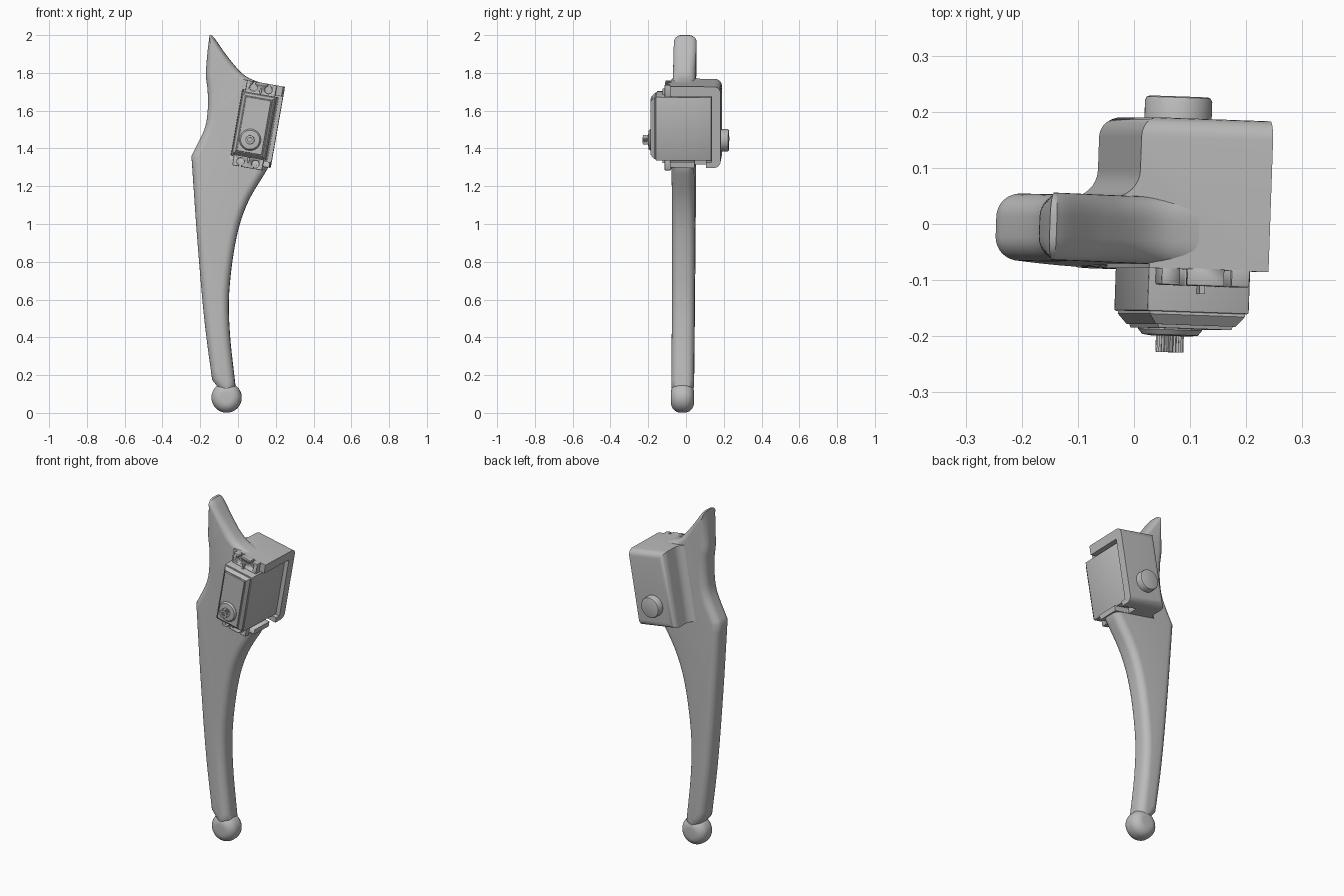
import bpy, bmesh, math
from mathutils import Matrix, Vector

if "Cube" in bpy.data.objects:
    bpy.data.objects.remove(bpy.data.objects["Cube"])

GREY = (0.5, 0.5, 0.5, 1)
mat = bpy.data.materials.new("plain grey")
mat.use_nodes = True
mat.diffuse_color = GREY
mat.node_tree.nodes["Principled BSDF"].inputs["Base Color"].default_value = GREY

# Slight overall lean, and the tilted frame of the motor and its housing
LEAN = (Matrix.Translation((0, -0.009, 0)) @ Matrix.Rotation(math.radians(-2), 4, 'Z')
        @ Matrix.Rotation(math.radians(-0.35), 4, 'X'))
TILT = Matrix.Translation((0.087, 0, 1.515)) @ Matrix.Rotation(math.radians(10), 4, 'Y')
MOTOR = LEAN @ TILT


def finish(name, bm, frame, angle=35):
    bmesh.ops.recalc_face_normals(bm, faces=bm.faces)
    me = bpy.data.meshes.new(name)
    bm.to_mesh(me)
    bm.free()
    me.transform(frame)
    me.materials.append(mat)
    ob = bpy.data.objects.new(name, me)
    bpy.context.collection.objects.link(ob)
    bpy.ops.object.select_all(action='DESELECT')
    ob.select_set(True)
    bpy.context.view_layer.objects.active = ob
    bpy.ops.object.shade_smooth_by_angle(angle=math.radians(angle))
    return ob


def skin(rings):
    """Closed skin through rings of equal point count, capped at both ends."""
    bm = bmesh.new()
    rows = [[bm.verts.new(p) for p in ring] for ring in rings]
    n = len(rows[0])
    for a, b in zip(rows, rows[1:]):
        for i in range(n):
            j = (i + 1) % n
            bm.faces.new((a[i], a[j], b[j], b[i]))
    bm.faces.new(rows[0])
    bm.faces.new(rows[-1])
    return bm


def box(name, u, y, v, bevel=0.0):
    bm = bmesh.new()
    bmesh.ops.create_cube(bm, size=1)
    for p in bm.verts:
        p.co = [r[0] if c < 0 else r[1] for c, r in zip(p.co, (u, y, v))]
    if bevel:
        bmesh.ops.bevel(bm, geom=bm.edges[:], offset=bevel, segments=2, affect='EDGES', profile=0.5)
    return finish(name, bm, MOTOR)


def turned(name, profile, centre, frame, sides=48, teeth=0.0):
    """Round part along y from (radius, y) points."""
    rings = []
    for r, y in profile:
        ring = []
        for i in range(sides):
            t, q = math.tau * i / sides, r * (1 - teeth * (i % 2))
            ring.append((centre[0] + q * math.cos(t), y, centre[1] + q * math.sin(t)))
        rings.append(ring)
    return finish(name, skin(rings), frame)


def cut(ob, cutter):
    """Subtract the cutter, then discard it."""
    cutter.hide_render = True
    mod = ob.modifiers.new("cut", 'BOOLEAN')
    mod.object, mod.operation, mod.solver = cutter, 'DIFFERENCE', 'EXACT'
    bpy.context.view_layer.objects.active = ob
    bpy.ops.object.modifier_apply(modifier=mod.name)
    bpy.data.objects.remove(cutter)


def spline(pts, steps=8):
    """Smooth curve through the points, without the last one."""
    p = [Vector(q) for q in pts]
    p = [2 * p[0] - p[1]] + p + [2 * p[-1] - p[-2]]
    out = []
    for a, b, c, d in zip(p, p[1:], p[2:], p[3:]):
        for k in range(steps):
            t = k / steps
            out.append(0.5 * (2 * b + (c - a) * t + (2 * a - 5 * b + 4 * c - d) * t * t
                              + (3 * b - a - 3 * c + d) * t ** 3))
    return out


# Leg: a smooth outline with a notch for the motor, thickened with rounded edges
POCKET_U, POCKET_LOW, POCKET_HIGH = -0.094, -0.17, 0.183
notch = []
for u, v in ((0.11, POCKET_LOW), (POCKET_U, POCKET_LOW), (POCKET_U, POCKET_HIGH), (0.11, POCKET_HIGH)):
    p = TILT @ Vector((u, 0, v))
    notch.append(Vector((p.x, p.z)))
before = (spline([(-0.15, 2.0), (-0.162, 1.9), (-0.169, 1.79), (-0.16, 1.7), (-0.16, 1.6),
                  (-0.178, 1.5), (-0.246, 1.36)])
          + spline([(-0.246, 1.36), (-0.215, 0.92), (-0.177, 0.49), (-0.13, 0.13)])
          + [Vector((-0.06, 0.08))]
          + spline([(-0.013, 0.14), (-0.043, 0.42), (-0.046, 0.65), (-0.01, 0.92),
                    (0.05, 1.11), (0.155, 1.29)]) + [Vector((0.155, 1.29))])
after = spline([(0.225, 1.72), (0.1, 1.755), (0.024, 1.795), (-0.055, 1.885),
                (-0.115, 1.97), (-0.138, 1.998)]) + [Vector((-0.138, 1.998))]
outline = before + notch + after
n = len(outline)
inward = []
for i, p in enumerate(outline):
    a = (p - outline[i - 1]).normalized()
    b = (outline[(i + 1) % n] - p).normalized()
    d = Vector((-a.y - b.y, a.x + b.x)).normalized()
    inward.append(d / max(0.6, d.dot(Vector((-a.y, a.x)))))
HALF, MID, R = 0.06, -0.012, 0.042
ROUND = [(s, math.pi / 2 * (k / 8 if s > 0 else 1 - k / 8)) for s in (-1, 1) for k in range(9)]
rings = []
for side, t in ROUND:
    y = MID + side * (HALF - R + R * math.sin(t))
    ring = []
    for i, (p, d) in enumerate(zip(outline, inward)):
        r = min(R, max(0.004, (2.0 - p.y) * 0.2 + 0.006))
        if p in notch:
            r = 0
        elif i > len(before):
            r = min(r, 0.15 * abs(p.x - 0.225) + 0.003)
        q = p + d * r * (1 - math.cos(t))
        drop = 0.3 * max(0, p.y - 1.9) * (1 - math.cos(t))
        ring.append((q.x, y, q.y - drop))
    rings.append(ring)
finish("leg", skin(rings), LEAN)

# Foot: a ball flattened front and back
BALL = 0.052
turned("foot", [(0.08 - BALL + BALL * math.cos(t), MID + s * (HALF + 0.001 - BALL + BALL * math.sin(t)))
                for s, t in ROUND], (-0.06, 0.081), LEAN)

# Housing: section with a concave flare into the leg, extruded along the tilt
LEFT = -0.122
flare = [(LEFT - 0.05 * (1 - math.sin(t)), 0.095 - 0.05 * math.cos(t))
         for t in [math.pi / 2 * k / 8 for k in range(9)]]
section = ([(0.116, -0.079), (0.116, 0.19), (LEFT, 0.19)] + flare[::-1]
           + [(LEFT - 0.05, 0.0), (-0.1, -0.06), (-0.1, -0.079)])
bm = skin([[(u, y, v) for u, y in section] for v in (-0.2, 0.236)])
rounded = [e for e in bm.edges if all(p.co.y > 0.18 for p in e.verts)
           and not all(p.co.x > 0.1 for p in e.verts)]
bmesh.ops.bevel(bm, geom=rounded, offset=0.035, segments=6, affect='EDGES', profile=0.5)
housing = finish("housing", bm, MOTOR)

# Motor pocket and cable slot, open at the side
cut(housing, box("pocket_cutter", (POCKET_U, 0.3), (-0.4, 0.142), (POCKET_LOW, POCKET_HIGH)))
cut(housing, box("slot_cutter", (0.02, 0.3), (0.052, 0.112), (-0.4, -0.15)))

# Rear pivot button
turned("rear_pivot", [(0.06, 0.17), (0.06, 0.222), (0.057, 0.228), (0.052, 0.23)], (-0.003, -0.072), MOTOR)

# Motor body with a chamfered front cap
RIGHT = 0.094
box("motor_body", (-0.09, RIGHT), (-0.155, 0.14), (-0.166, 0.175), 0.003)
cap = [[(-0.09 + m, y, -0.166 + m), (RIGHT - m, y, -0.166 + m),
        (RIGHT - m, y, 0.175 - m), (-0.09 + m, y, 0.175 - m)]
       for m, y in ((0.006, -0.15), (0.006, -0.16), (0.02, -0.178), (0.024, -0.178), (0.026, -0.184))]
finish("motor_cap", skin(cap), MOTOR)

# Output boss and splined shaft with a screw hole
SHAFT = (-0.004, -0.072)
turned("output_boss", [(0.057, -0.17), (0.057, -0.186), (0.05, -0.195), (0.034, -0.197)], SHAFT, MOTOR)
turned("output_shaft", [(0.025, -0.19), (0.025, -0.226), (0.012, -0.226), (0.012, -0.212)],
       SHAFT, MOTOR, 48, 0.12)

# Mounting lugs with open screw holes, plus a centre rib on each
for name, s, inner, outer in (("upper", 1, 0.17, 0.236), ("lower", -1, -0.16, -0.221)):
    lug = box(name + "_lug", (-0.077, 0.083), (-0.108, -0.073), sorted((inner, outer)), 0.004)
    for u in (-0.037, 0.043):
        cut(lug, turned("hole_cutter", [(0.02, -0.2), (0.02, -0.0735)], (u, inner + s * 0.034), MOTOR, 24))
        cut(lug, box("notch_cutter", (u - 0.007, u + 0.007), (-0.2, -0.0735),
                     sorted((inner + s * 0.04, outer + s * 0.02))))
    box(name + "_lug_rib", (-0.002, 0.008), (-0.122, -0.1), sorted((inner, inner + s * 0.035)))
